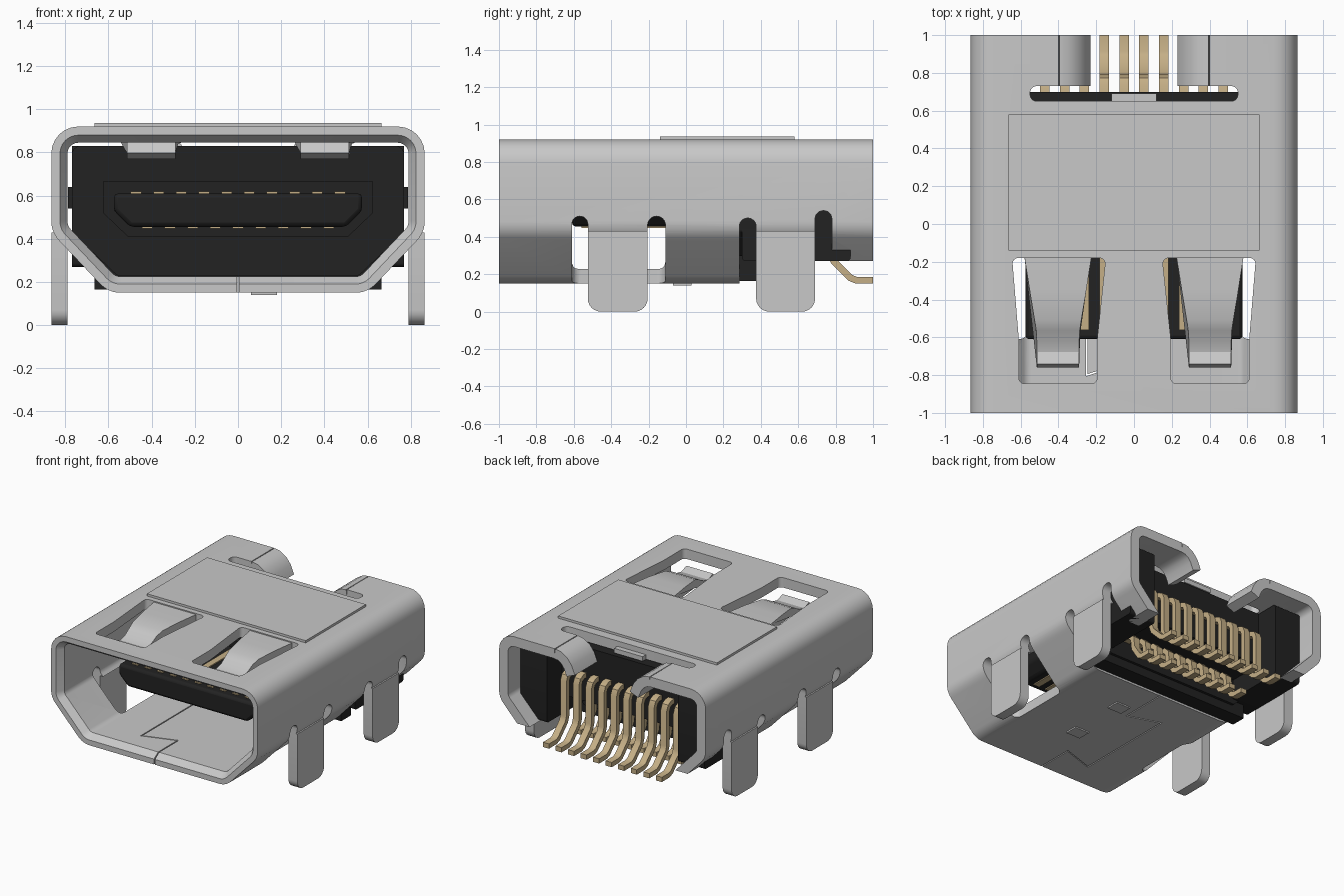
import bpy, bmesh, math
from mathutils import Vector

if "Cube" in bpy.data.objects:
    bpy.data.objects.remove(bpy.data.objects["Cube"])


def material(name, rgb):
    m = bpy.data.materials.new(name)
    m.diffuse_color = (*rgb, 1)
    m.use_nodes = True
    m.node_tree.nodes["Principled BSDF"].inputs["Base Color"].default_value = m.diffuse_color
    return m


STEEL = material("grey steel", (0.58, 0.58, 0.58))
BLACK = material("black plastic", (0.016, 0.016, 0.016))
GOLD = material("pale gold", (0.56, 0.43, 0.24))


def add_object(name, bm, mat):
    bmesh.ops.recalc_face_normals(bm, faces=bm.faces)
    me = bpy.data.meshes.new(name)
    bm.to_mesh(me)
    bm.free()
    me.materials.append(mat)
    ob = bpy.data.objects.new(name, me)
    bpy.context.collection.objects.link(ob)
    return ob


def place(axis, p, d):
    return {'x': (d, p[0], p[1]), 'y': (p[0], d, p[1]), 'z': (p[0], p[1], d)}[axis]


def prism(name, pts, axis, spans, mat=STEEL):
    """Extrude a 2D outline along an axis, once for each span."""
    bm = bmesh.new()
    for a, b in spans:
        lo = [bm.verts.new(place(axis, p, a)) for p in pts]
        hi = [bm.verts.new(place(axis, p, b)) for p in pts]
        bm.faces.new(lo)
        bm.faces.new(hi[::-1])
        for i in range(len(pts)):
            j = (i + 1) % len(pts)
            bm.faces.new((lo[i], hi[i], hi[j], lo[j]))
    return add_object(name, bm, mat)


def rect(a, b, c, d):
    return [(a, c), (b, c), (b, d), (a, d)]


def fillet(pts, radii, n=6):
    """Round each corner of a closed outline."""
    if not isinstance(radii, list):
        radii = [radii] * len(pts)
    out = []
    for i, r in enumerate(radii):
        p = Vector(pts[i])
        u = (Vector(pts[i - 1]) - p).normalized()
        v = (Vector(pts[(i + 1) % len(pts)]) - p).normalized()
        if r <= 0:
            out.append(tuple(p))
            continue
        half = u.angle(v) / 2
        c = p + (u + v).normalized() * (r / math.sin(half))
        a = p + u * (r / math.tan(half)) - c
        b = p + v * (r / math.tan(half)) - c
        a0 = math.atan2(a.y, a.x)
        da = (math.atan2(b.y, b.x) - a0 + math.pi) % (2 * math.pi) - math.pi
        out += [(c.x + r * math.cos(a0 + da * k / n), c.y + r * math.sin(a0 + da * k / n))
                for k in range(n + 1)]
    return out


def strip(path, t):
    """Thicken an open path into a closed outline."""
    ps = [Vector(p) for p in path]
    left, right = [], []
    for i, p in enumerate(ps):
        d1 = (p - ps[i - 1]).normalized() if i else (ps[1] - p).normalized()
        d2 = (ps[i + 1] - p).normalized() if i < len(ps) - 1 else d1
        m = (d1 + d2).normalized()
        off = Vector((-m.y, m.x)) * (t / 2 / max(m.dot(d1), 0.4))
        left.append(tuple(p + off))
        right.append(tuple(p - off))
    return left + right[::-1]


def flip(pts, s):
    return [(x * s, y) for x, y in pts]


# Shell: rounded ring with a lead-in chamfer at the front
def shell_outline(t):
    half = [(0.6 - 0.43 * t, 0.15 + t), (0.865 - t, 0.43 + 0.4 * t), (0.865 - t, 0.92 - t)]
    r = [0.13 - t, 0.13 - t, 0.125 - t]
    return fillet(half + flip(half[::-1], -1), r + r[::-1])


T = 0.075
bm = bmesh.new()
rings = [[bm.verts.new((x, y, z)) for x, z in shell_outline(t)]
         for t, y in ((0, -1), (0, 1), (T, 1), (T, -0.95), (0.04, -1))]
for k, ring in enumerate(rings):
    nxt = rings[(k + 1) % len(rings)]
    for i in range(len(ring)):
        j = (i + 1) % len(ring)
        bm.faces.new((ring[i], ring[j], nxt[j], nxt[i]))
shell = add_object("shell", bm, STEEL)

# Cutters for leg windows, slots, spring windows, rear notch and seam
cutters = []


def cut(pts, axis, *spans):
    cutters.append(prism("cutter", pts, axis, spans))


for s in (-1, 1):
    cut(fillet(flip(rect(0.56, 1, -0.61, -0.11), s), 0.05), 'z', (0.1, 0.43))
    cut(fillet(flip([(0.645, -0.18), (0.15, -0.18), (0.195, -0.61), (0.195, -0.845),
                     (0.61, -0.845), (0.61, -0.61)], s), [0.03, 0.03, 0, 0.03, 0.03, 0]),
        'z', (0.8, 1))
for a, b, top in ((-0.61, -0.525, 0.51), (-0.205, -0.11, 0.51), (0.285, 0.375, 0.5), (0.69, 0.78, 0.54)):
    r = (b - a) / 2 - 0.001
    cut(fillet(rect(a, b, 0.38, top), [0, 0, r, r]), 'x', (-1, -0.7), (0.7, 1))
cut([(0.285, 0.1), (1.1, 0.1), (1.1, 0.27), (0.78, 0.27), (0.78, 0.43), (0.285, 0.43)], 'x', (-1, 1))
cut(fillet(rect(-0.55, 0.55, 0.65, 0.73), 0.035), 'z', (0.75, 1))
cut(rect(-0.4, 0.4, 0.7, 1.1), 'z', (0.75, 1))
cut(strip([(0, -1.1), (0, -0.72), (-0.25, -0.8), (-0.25, 0), (0, -0.08), (0, 0.4)], 0.008), 'z', (0.05, 0.3))
for c in cutters:
    mod = shell.modifiers.new("cut", 'BOOLEAN')
    mod.operation, mod.object, mod.solver = 'DIFFERENCE', c, 'EXACT'
mesh = bpy.data.meshes.new_from_object(shell.evaluated_get(bpy.context.evaluated_depsgraph_get()))
shell.modifiers.clear()
shell.data = mesh
for c in cutters:
    bpy.data.objects.remove(c)

# Legs hanging from the side walls
for name, a, b in (("front_legs", -0.525, -0.205), ("rear_legs", 0.375, 0.69)):
    prism(name, fillet(rect(a, b, 0, 0.43), [0.07, 0.07, 0, 0]), 'x', [(-0.865, -0.79), (0.79, 0.865)])

# Top plate, rear clip tab, and floor dimples
prism("top_plate", rect(-0.665, 0.665, -0.14, 0.58), 'z', [(0.915, 0.937)])
prism("rear_clip_tab", rect(-0.12, 0.12, 0.645, 0.69), 'z', [(0.845, 0.88)])
for y in (-0.02, -0.47):
    prism("floor_dimple", rect(0.06, 0.18, y - 0.05, y + 0.05), 'z', [(0.14, 0.16)])

# Springs in the top windows and curled flaps at the rear
for s in (-1, 1):
    spring = prism("top_spring", strip([(-0.17, 0.882), (-0.35, 0.88), (-0.5, 0.87), (-0.55, 0.85),
                                        (-0.61, 0.815), (-0.68, 0.80), (-0.75, 0.825)], 0.06),
                   'x', [(-1, 1)])
    for v in spring.data.vertices:
        k = min(1, max(0, (-0.18 - v.co.y) / 0.4))
        v.co.x = s * 0.4025 + v.co.x * (0.178 - 0.066 * k)
    prism("rear_flap", flip(strip([(0.4, 0.882), (0.36, 0.875), (0.32, 0.85), (0.29, 0.81), (0.265, 0.75)], T), s),
          'y', [(0.73, 1)])

# Plastic housing: main block, core, side arms, bottom bar
side = [(0.56, 0.23), (0.77, 0.43), (0.77, 0.83)]
prism("housing_block", fillet(side + flip(side[::-1], -1), [0.02, 0.02, 0.04, 0.04, 0.02, 0.02]),
      'y', [(0.1, 0.42)], BLACK)
prism("housing_core", rect(-0.6, 0.6, 0.42, 0.83), 'y', [(0.4, 0.7)], BLACK)
prism("housing_bar", rect(0.285, 0.4, 0.165, 0.3), 'x', [(-0.665, 0.665)], BLACK)
prism("housing_arms", fillet(rect(0.3, 0.88, 0.27, 0.83), 0.02), 'x', [(-0.77, -0.55), (0.55, 0.77)], BLACK)
prism("housing_side_ribs", rect(0.15, 0.8, 0.54, 0.64), 'x', [(-0.788, -0.74), (0.74, 0.788)], BLACK)

# Plug tongue with a wider root
tongue = prism("tongue", [(-0.575, 0.61), (-0.575, 0.53), (-0.5, 0.455), (0.5, 0.455), (0.575, 0.53), (0.575, 0.61)],
               'y', [(-0.61, 0.12)], BLACK)
bev = tongue.modifiers.new("soft edges", 'BEVEL')
bev.width, bev.segments = 0.02, 2
prism("tongue_root", [(-0.625, 0.665), (-0.625, 0.52), (-0.51, 0.41), (0.51, 0.41), (0.625, 0.52), (0.625, 0.665)],
      'y', [(0.06, 0.12)], BLACK)


# Gold contacts on the tongue and two rows of solder tails
def row(n, w):
    return [((i - (n - 1) / 2) * 0.105 - w / 2, (i - (n - 1) / 2) * 0.105 + w / 2) for i in range(n)]


prism("upper_contacts", rect(-0.56, 0.1, 0.6, 0.618), 'x', row(10, 0.05), GOLD)
prism("lower_contacts", rect(-0.56, 0.1, 0.447, 0.46), 'x', row(9, 0.05), GOLD)
prism("rear_pins", strip([(0.65, 0.62), (0.73, 0.62), (0.76, 0.605), (0.775, 0.57), (0.775, 0.31), (0.79, 0.27),
                          (0.88, 0.18), (0.91, 0.168), (1, 0.168)], 0.036), 'x', row(10, 0.05), GOLD)
prism("inner_pins", strip([(0.38, 0.38), (0.48, 0.38), (0.51, 0.35), (0.52, 0.27), (0.58, 0.18),
                           (0.61, 0.168), (0.69, 0.168)], 0.036), 'x', row(9, 0.05), GOLD)

# Smooth the rounded parts, keeping hard edges
for ob in bpy.data.objects:
    ob.select_set(True)
bpy.context.view_layer.objects.active = shell
bpy.ops.object.shade_smooth_by_angle(angle=math.radians(30))
